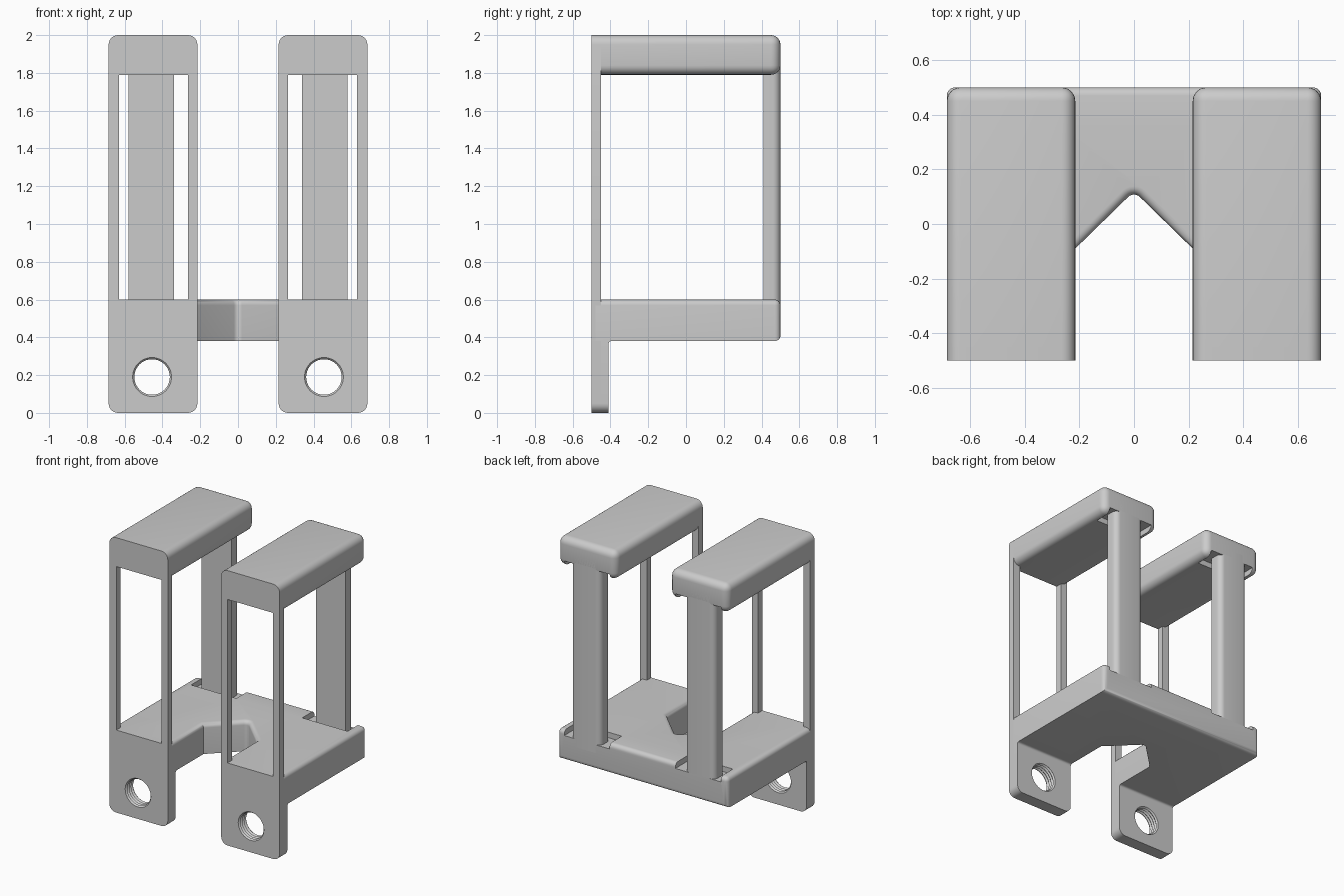
import bpy, bmesh, math
from mathutils import Vector

cube = bpy.data.objects.get("Cube")
if cube:
    bpy.data.objects.remove(cube, do_unlink=True)

grey = bpy.data.materials.new("light grey")
grey.use_nodes = True
grey.diffuse_color = (0.6, 0.6, 0.6, 1)
grey.node_tree.nodes["Principled BSDF"].inputs["Base Color"].default_value = (0.6, 0.6, 0.6, 1)

# Shared dimensions
IN, OUT = 0.215, 0.685          # column sides
MID = (IN + OUT) / 2
FRONT, BACK = -0.5, 0.5
SLAB_LOW, SLAB_TOP, ROOF_LOW, TOP = 0.38, 0.6, 1.79, 2.0
R = 0.05                        # main fillet


def finish(bm, name):
    bmesh.ops.recalc_face_normals(bm, faces=bm.faces)
    mesh = bpy.data.meshes.new(name)
    bm.to_mesh(mesh)
    bm.free()
    mesh.materials.append(grey)
    ob = bpy.data.objects.new(name, mesh)
    bpy.context.collection.objects.link(ob)
    return ob


def prism(points, low, high):
    """Plan outline in x, y extruded from low to high in z."""
    bm = bmesh.new()
    base = bm.faces.new([bm.verts.new((x, y, low)) for x, y in points])
    new = bmesh.ops.extrude_face_region(bm, geom=[base])["geom"]
    bmesh.ops.translate(bm, verts=[v for v in new if isinstance(v, bmesh.types.BMVert)],
                        vec=(0, 0, high - low))
    bmesh.ops.recalc_face_normals(bm, faces=bm.faces)
    return bm


def box(x0, x1, y0, y1, z0, z1):
    return prism([(x0, y0), (x1, y0), (x1, y1), (x0, y1)], z0, z1)


def fillet(bm, rule, radius, segments=6):
    """Round the edges whose middle and direction satisfy the rule."""
    chosen = []
    for e in bm.edges:
        a, b = e.verts
        if rule((a.co + b.co) / 2, (b.co - a.co).normalized()):
            chosen.append(e)
    bmesh.ops.bevel(bm, geom=chosen, offset=radius, segments=segments,
                    profile=0.5, affect='EDGES', clamp_overlap=True)
    return bm


def near(a, b):
    return abs(a - b) < 0.002


def cut(ob, cutter):
    mod = ob.modifiers.new("cut", 'BOOLEAN')
    mod.operation, mod.solver, mod.object = 'DIFFERENCE', 'EXACT', cutter
    bpy.context.view_layer.objects.active = ob
    bpy.ops.object.modifier_apply(modifier=mod.name)
    bpy.data.objects.remove(cutter, do_unlink=True)


def smooth(ob):
    bpy.ops.object.select_all(action='DESELECT')
    ob.select_set(True)
    bpy.context.view_layer.objects.active = ob
    bpy.ops.object.shade_smooth_by_angle(angle=math.radians(35))


def thread_cutter(x, z, radius, y0, y1, turns=5, sides=40):
    """Ridged round cutter along y for the threaded hole."""
    bm = bmesh.new()
    rings = []
    steps = turns * 2
    for i in range(steps + 1):
        y = y0 + (y1 - y0) * i / steps
        r = radius + (0.01 if i % 2 else 0)
        rings.append([bm.verts.new((x + r * math.cos(t), y, z + r * math.sin(t)))
                      for t in (math.tau * k / sides for k in range(sides))])
    for a, b in zip(rings, rings[1:]):
        for k in range(sides):
            n = (k + 1) % sides
            bm.faces.new((a[k], a[n], b[n], b[k]))
    bm.faces.new(rings[0])
    bm.faces.new(rings[-1])
    return finish(bm, "thread_cutter")


# Shelf joining both columns, with a V notch in the middle
half = [(0, 0.12), (IN, -0.09), (IN, FRONT + 0.02), (OUT, FRONT + 0.02), (OUT, BACK)]
outline = half + [(-x, y) for x, y in reversed(half[1:])]
bm = prism(outline, SLAB_LOW, SLAB_TOP)
fillet(bm, lambda m, d: near(abs(d.z), 1) and near(m.x, 0), 0.03)
fillet(bm, lambda m, d: (near(abs(d.z), 1) and near(m.y, BACK))
       or (near(m.y, BACK) and near(abs(d.x), 1))
       or (near(m.z, SLAB_TOP) and abs(d.z) < 0.1 and m.y > FRONT + 0.03), 0.04)
shelf = finish(bm, "shelf")

for side, label in ((-1, "right"), (1, "left")):
    def span(a, b):
        return sorted((side * a, side * b))
    x0, x1 = span(IN, OUT)
    w0, w1 = span(0.265, 0.63)

    # Front plate with a tall window
    bm = box(x0, x1, FRONT, FRONT + 0.05, 0, TOP)
    fillet(bm, lambda m, d: near(abs(d.y), 1), R)
    plate = finish(bm, label + "_front_plate")
    cut(plate, finish(box(w0, w1, -1, 0, SLAB_TOP, ROOF_LOW), "window_cutter"))

    # Thicker mounting tab below the shelf
    bm = box(x0, x1, FRONT + 0.05, FRONT + 0.09, 0, SLAB_LOW + 0.05)
    fillet(bm, lambda m, d: near(abs(d.y), 1) and near(m.z, 0), R)
    tab = finish(bm, label + "_mounting_tab")
    for part in (plate, tab):
        cut(part, thread_cutter(side * 0.455, 0.19, 0.094, FRONT - 0.01, FRONT + 0.1))

    # Small concave fillet between the tab and the shelf
    r, yc, zc = 0.015, FRONT + 0.09, SLAB_LOW
    arc = [(yc + r - r * math.cos(t), zc - r + r * math.sin(t))
           for t in (math.pi / 8 * k for k in range(5))]
    bm = bmesh.new()
    base = bm.faces.new([bm.verts.new((x0, y, z)) for y, z in arc + [(yc, zc)]])
    new = bmesh.ops.extrude_face_region(bm, geom=[base])["geom"]
    bmesh.ops.translate(bm, vec=(x1 - x0, 0, 0),
                        verts=[v for v in new if isinstance(v, bmesh.types.BMVert)])
    blend = finish(bm, label + "_tab_blend")

    # Rounded roof block
    bm = box(x0, x1, FRONT + 0.02, BACK, ROOF_LOW, TOP)
    fillet(bm, lambda m, d: near(abs(d.y), 1) or near(m.y, BACK), R)
    roof = finish(bm, label + "_roof")

    # Shallow pockets around both ends of the post
    depth = 0.04
    cut(roof, finish(box(w0, w1, 0.36, 0.6, ROOF_LOW - 0.1, ROOF_LOW + depth), "pocket_cutter"))
    cut(shelf, finish(box(w0, w1, 0.36, 0.6, SLAB_TOP - depth, SLAB_TOP + 0.1), "pocket_cutter"))

    # Back post with rounded rear edges
    p0, p1 = span(0.34, 0.58)
    bm = box(p0, p1, 0.41, BACK, SLAB_TOP - 0.1, ROOF_LOW + 0.1)
    fillet(bm, lambda m, d: near(abs(d.z), 1) and near(m.y, BACK), 0.04)
    post = finish(bm, label + "_back_post")

    for part in (plate, tab, blend, roof, post):
        smooth(part)
smooth(shelf)
